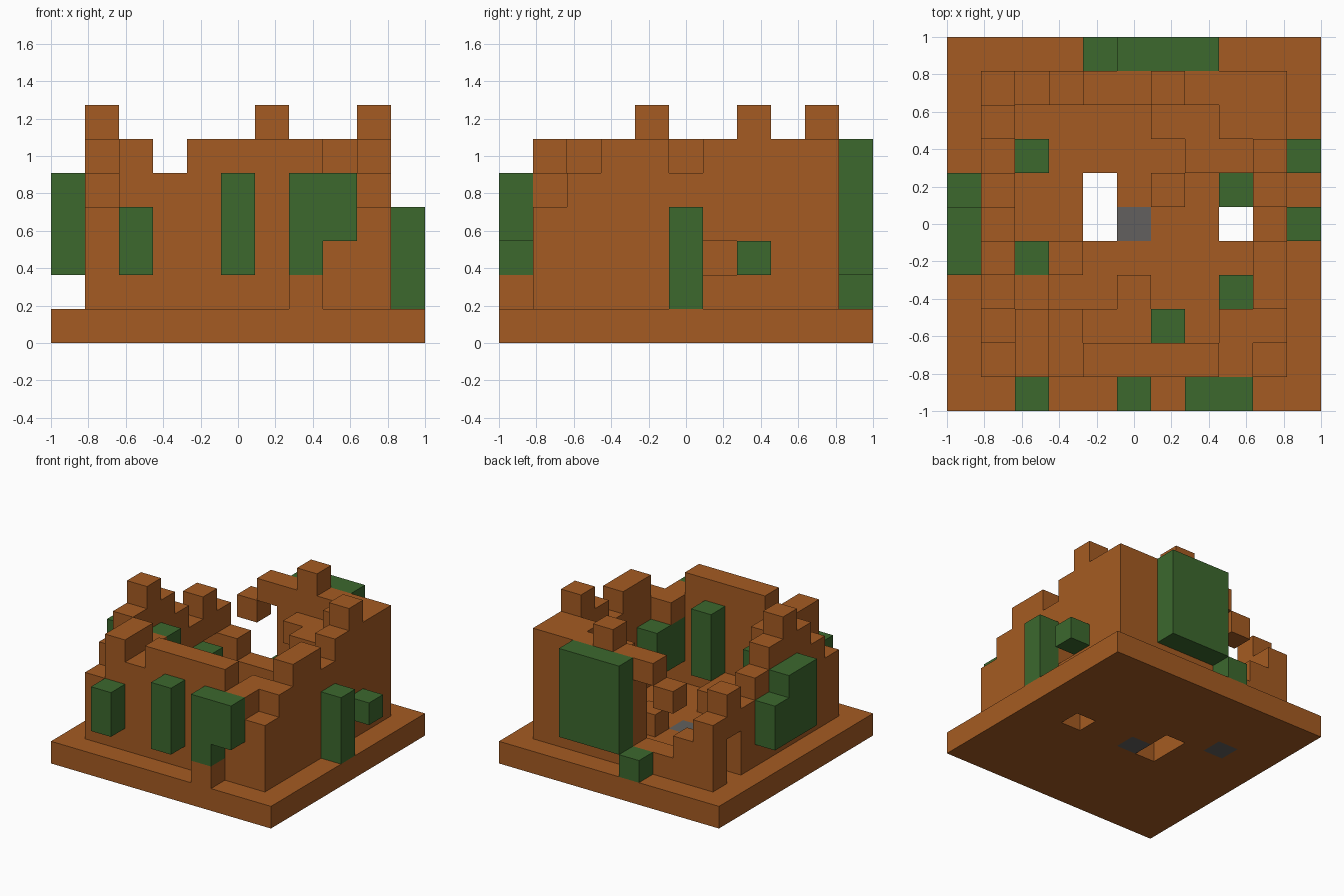
import bpy
import bmesh
from mathutils import Vector

cube = bpy.data.objects.get("Cube")
if cube:
    bpy.data.objects.remove(cube, do_unlink=True)

N = 11                      # blocks along each side
S = 2 / N                   # block size
LAST = N - 1
WALLS = range(1, LAST)


def material(name, rgb):
    mat = bpy.data.materials.new(name)
    mat.use_nodes = True
    color = (*rgb, 1)
    mat.diffuse_color = color
    bsdf = next(n for n in mat.node_tree.nodes if n.type == 'BSDF_PRINCIPLED')
    bsdf.inputs["Base Color"].default_value = color
    bsdf.inputs["Roughness"].default_value = 1
    return mat


clay = material("clay_brown", (.376, .105, .016))
leaf = material("leaf_green", (.045, .138, .027))
stone = material("stone_grey", (.122, .117, .112))

parts = {}


def part(name, mat):
    cells = set()
    parts[name] = (cells, mat)
    return cells


def column(cells, i, j, low, high):
    """Stack blocks on cell (i, j) from layer low up to, not including, high."""
    cells.update((i, j, k) for k in range(low, high))


def wall(name, heights, place):
    """Ruined wall: one digit per column gives its top layer."""
    cells = part(name, clay)
    for n, h in zip(WALLS, heights):
        column(cells, *place(n), 1, int(h))
    return cells


# Ground slab with pits and stone patches
slab = part("ground_slab", clay)
for i in range(N):
    for j in range(N):
        column(slab, i, j, 0, 1)
slab -= {(4, 5, 0), (4, 6, 0), (8, 5, 0)}
patches = part("stone_patches", stone)
patches |= {(5, 5, 0), (2, 7, 0)}
slab -= patches

# Four crumbling walls
front = wall("front_wall", "465666654", lambda n: (n, 1))
right = wall("right_side_wall", "456656766", lambda n: (9, n))
left = wall("left_side_wall", "456765454", lambda n: (1, n))
back = wall("back_wall", "432667666", lambda n: (n, 9))

# Openings: side window, side doorway, broken back gap
right.discard((9, 6, 2))
left -= {(1, 8, 1), (1, 8, 2)}
back -= {(4, 9, k) for k in (2, 3, 4)}
back.add((3, 9, 4))

# Remains of the upper floor
floor = part("upper_floor", clay)
for i, j, top in [(2, 2, 6), (3, 2, 5), (2, 3, 5), (8, 2, 5), (8, 8, 6),
                  (6, 8, 5), (7, 8, 5), (7, 7, 5), (8, 7, 5)]:
    column(floor, i, j, 4, top)

# Fallen blocks on the ground
rubble = part("rubble", clay)
rubble |= {(i, j, 1) for i, j in [(4, 2), (5, 2), (5, 3), (6, 6), (3, 4), (7, 0)]}

# Hanging plants, outside and inside
plants = {
    "front_vines": [(2, 0, 2, 4), (5, 0, 2, 5), (7, 0, 2, 5), (8, 0, 3, 5)],
    "right_side_vines": [(LAST, 5, 1, 4), (LAST, 7, 2, 3)],
    "left_side_vines": [(0, 4, 2, 5), (0, 5, 2, 5), (0, 6, 2, 4)],
    "back_vines": [(4, LAST, 1, 2)] + [(i, LAST, 2, 6) for i in (5, 6, 7)],
    "inner_vines": [(2, 7, 2, 3), (2, 4, 2, 5), (6, 2, 2, 5),
                    (8, 2, 2, 4), (8, 3, 2, 4), (8, 6, 3, 4)],
}
for name, stacks in plants.items():
    cells = part(name, leaf)
    for stack in stacks:
        column(cells, *stack)

# Turn each set of blocks into a mesh of its exposed faces
solid = set().union(*(cells for cells, _ in parts.values()))
ORIGIN = Vector((-1, -1, 0))


def build(name, cells, mat):
    bm = bmesh.new()
    for cell in sorted(cells):
        for axis in range(3):
            for side in (0, 1):
                near = list(cell)
                near[axis] += 2 * side - 1
                if tuple(near) in solid:
                    continue
                u, v = (axis + 1) % 3, (axis + 2) % 3
                ring = []
                for du, dv in ((0, 0), (1, 0), (1, 1), (0, 1)):
                    p = Vector(cell)
                    p[axis] += side
                    p[u] += du
                    p[v] += dv
                    ring.append(bm.verts.new(ORIGIN + p * S))
                bm.faces.new(ring if side else ring[::-1])
    bmesh.ops.remove_doubles(bm, verts=bm.verts, dist=S / 100)
    mesh = bpy.data.meshes.new(name)
    bm.to_mesh(mesh)
    bm.free()
    mesh.materials.append(mat)
    bpy.context.collection.objects.link(bpy.data.objects.new(name, mesh))


for name, (cells, mat) in parts.items():
    build(name, cells, mat)
